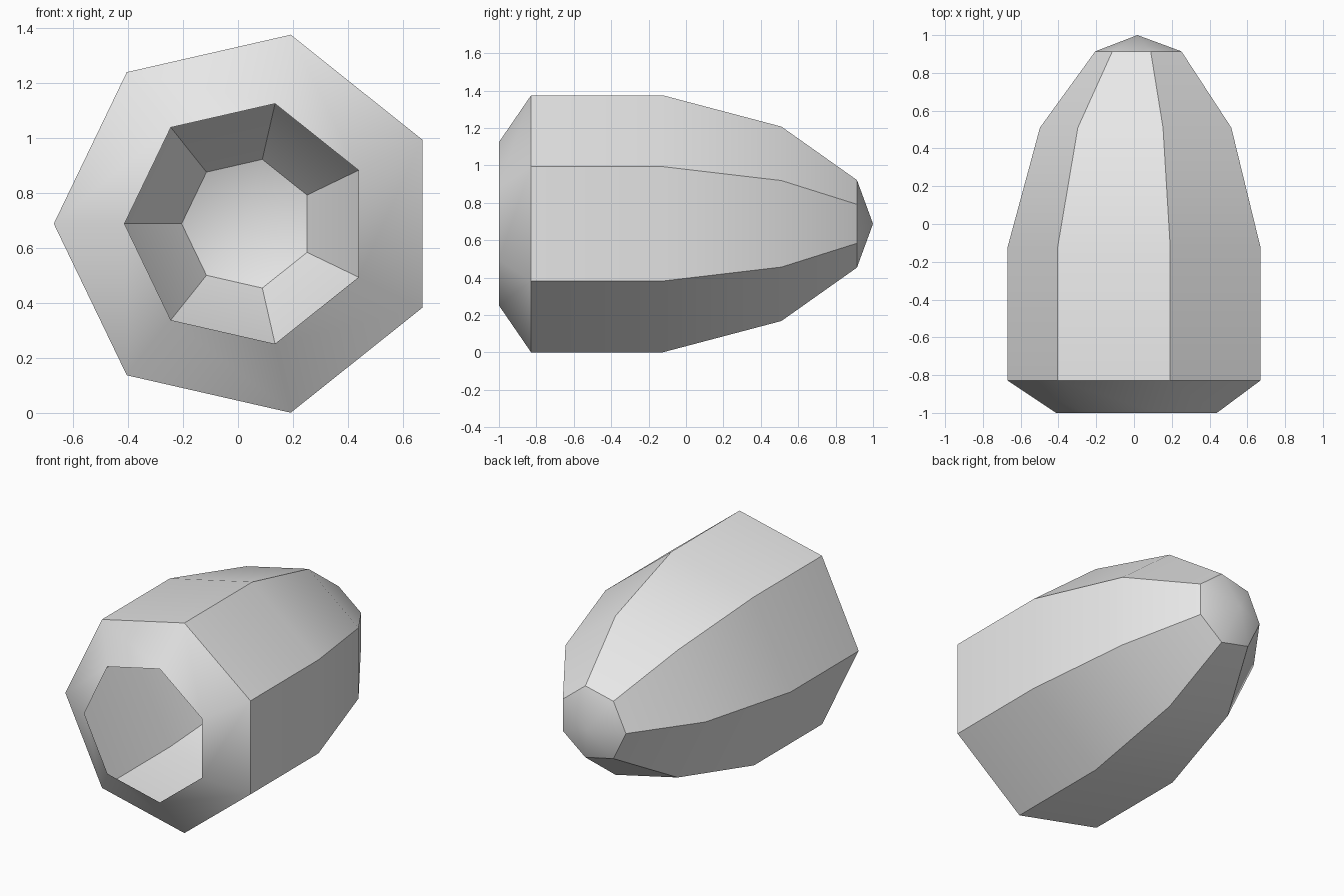
import bpy
import bmesh
import math

cube = bpy.data.objects.get("Cube")
if cube:
    bpy.data.objects.remove(cube, do_unlink=True)

SIDES = 7
AXIS_X, AXIS_Z = 0.035, 0.688
# (y, radius) from the open mouth to the base of the nose cap
PROFILE = [(-1.0, 0.448), (-0.828, 0.705), (-0.125, 0.705), (0.51, 0.533), (0.914, 0.24)]

# Plain grey surface
grey = bpy.data.materials.new("light grey")
grey.use_nodes = True
color = (0.8, 0.8, 0.8, 1.0)
grey.diffuse_color = color
grey.node_tree.nodes["Principled BSDF"].inputs["Base Color"].default_value = color

# Seven-sided open shell, one ring per profile point
bm = bmesh.new()
rings = []
for y, radius in PROFILE:
    ring = []
    for i in range(SIDES):
        a = math.pi + math.tau * i / SIDES
        ring.append(bm.verts.new((AXIS_X + radius * math.cos(a), y,
                                  AXIS_Z + radius * math.sin(a))))
    rings.append(ring)

for lower, upper in zip(rings, rings[1:]):
    for i in range(SIDES):
        j = (i + 1) % SIDES
        bm.faces.new((lower[i], upper[i], upper[j], lower[j]))

# Shallow pointed nose cap
tip = bm.verts.new((0.018, 1.0, AXIS_Z))
for i in range(SIDES):
    bm.faces.new((rings[-1][i], tip, rings[-1][(i + 1) % SIDES]))

# All faces look away from the axis
bm.normal_update()
sample = bm.faces[:] and list(bm.faces)[SIDES]
center = sample.calc_center_median()
outward = sample.normal.x * (center.x - AXIS_X) + sample.normal.z * (center.z - AXIS_Z)
if outward < 0:
    bmesh.ops.reverse_faces(bm, faces=list(bm.faces))

mesh = bpy.data.meshes.new("hollow_shell")
bm.to_mesh(mesh)
bm.free()
mesh.materials.append(grey)
shell = bpy.data.objects.new("hollow_shell", mesh)
bpy.context.collection.objects.link(shell)

# Soft within each strip, crisp between strips
bpy.ops.object.select_all(action="DESELECT")
shell.select_set(True)
bpy.context.view_layer.objects.active = shell
bpy.ops.object.shade_smooth_by_angle(angle=math.radians(32))
